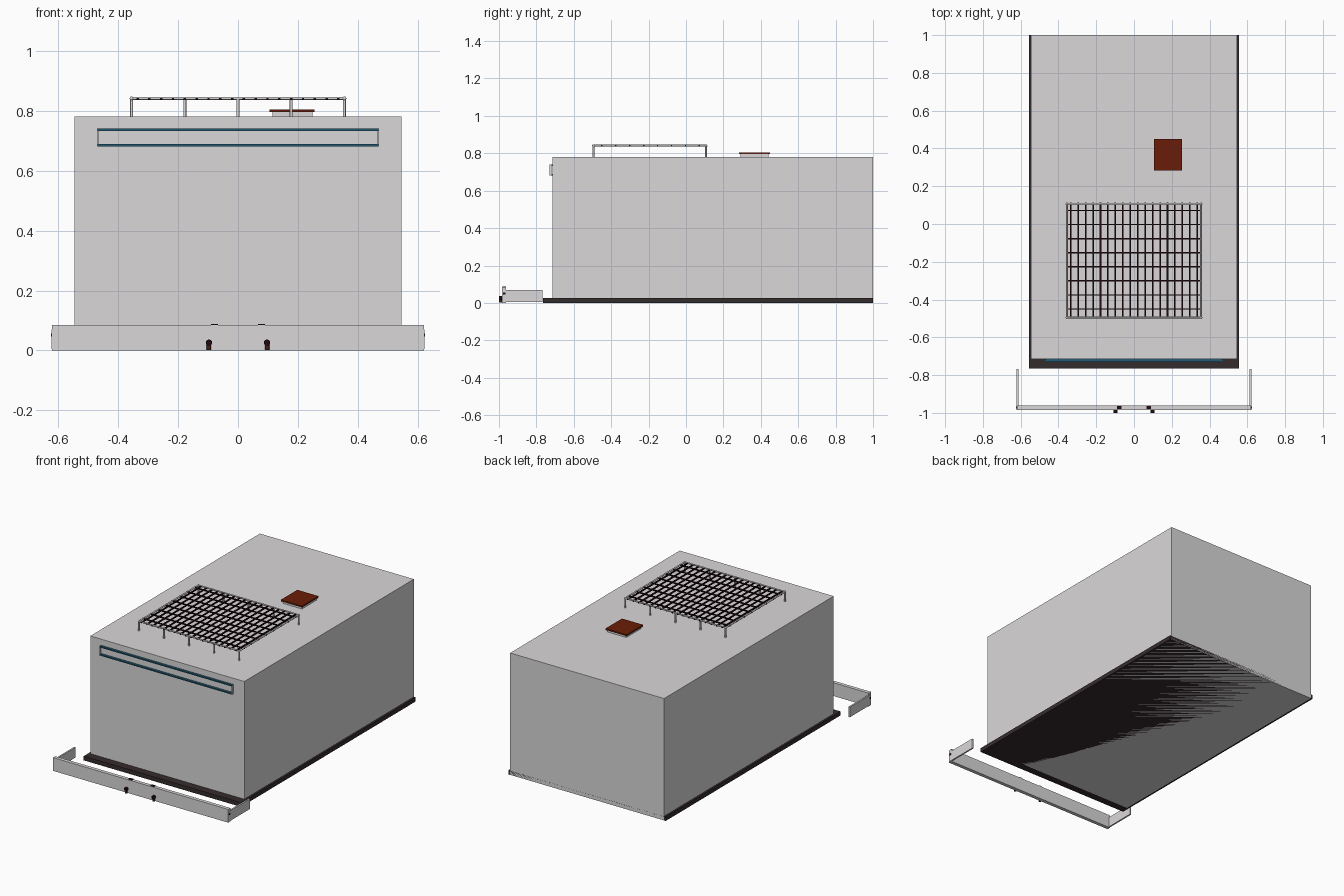
import bpy, math
from mathutils import Vector

default = bpy.data.objects.get("Cube")
if default:
    bpy.data.objects.remove(default, do_unlink=True)


def material(name, r, g, b):
    m = bpy.data.materials.new(name)
    m.use_nodes = True
    m.diffuse_color = (r, g, b, 1)
    m.node_tree.nodes["Principled BSDF"].inputs["Base Color"].default_value = (r, g, b, 1)
    return m


GREY = material("light grey", 0.7, 0.685, 0.69)
DARK = material("dark brown grey", 0.036, 0.025, 0.026)
BLACK = material("near black", 0.014, 0.003, 0.005)
BROWN = material("dark brown", 0.05, 0.015, 0.009)
RUST = material("rust brown", 0.145, 0.012, 0.002)
BLUE = material("deep blue", 0.016, 0.1, 0.165)


def box(name, mat, x, y, z):
    """Box from (min, max) pairs along each axis."""
    spans = (x, y, z)
    bpy.ops.mesh.primitive_cube_add(size=1, location=[sum(s) / 2 for s in spans])
    ob = bpy.context.object
    ob.name = name
    ob.scale = [s[1] - s[0] for s in spans]
    bpy.ops.object.transform_apply(location=False, rotation=False, scale=True)
    ob.data.materials.append(mat)


def rod(name, mat, a, b, radius, sides=8):
    """Round bar between two points."""
    a, b = Vector(a), Vector(b)
    bpy.ops.mesh.primitive_cylinder_add(
        vertices=sides, radius=radius, depth=(b - a).length, location=(a + b) / 2,
        rotation=(b - a).to_track_quat('Z', 'Y').to_euler())
    bpy.context.object.name = name
    bpy.ops.object.shade_smooth_by_angle(angle=math.radians(50))
    bpy.context.object.data.materials.append(mat)


# Main body, standing flush with the underside of the floor plate
box("body", GREY, (-0.545, 0.545), (-0.715, 1), (0, 0.78))
box("floor_plate", DARK, (-0.557, 0.557), (-0.765, 1), (0, 0.027))

# Roof hatch
box("hatch_base", GREY, (0.115, 0.248), (0.292, 0.44), (0.78, 0.795))
box("hatch_lid", RUST, (0.105, 0.255), (0.283, 0.45), (0.795, 0.804))

# Roof rack: posts, frame and crossing slats
X, FRONT, BACK, TOP = 0.355, -0.495, 0.107, 0.841
for y, side in ((FRONT, "front"), (BACK, "back")):
    rod(f"rack_{side}_rail", GREY, (-X, y, TOP), (X, y, TOP), 0.005)
    for i in range(5):
        x = X * (i / 2 - 1)
        rod(f"rack_{side}_post", GREY, (x, y, 0.78), (x, y, TOP), 0.005)
for x, side in ((-X, "right"), (X, "left")):
    rod(f"rack_{side}_rail", GREY, (x, FRONT, TOP), (x, BACK, TOP), 0.005)
    for y in (FRONT, BACK):
        bpy.ops.mesh.primitive_uv_sphere_add(segments=10, ring_count=6, radius=0.007,
                                             location=(x, y, TOP))
        bpy.context.object.name = "rack_corner"
        bpy.ops.object.shade_smooth()
        bpy.context.object.data.materials.append(GREY)
for i in range(18):
    x = -0.335 + i * 0.67 / 17
    box("rack_long_slat", BLACK, (x - 0.004, x + 0.004),
        (FRONT - 0.006, BACK + 0.007), (0.836, 0.843))
for i in range(8):
    y = -0.45 + i * 0.0745
    box("rack_cross_slat", BLACK, (-X - 0.006, X + 0.006), (y - 0.0035, y + 0.0035), (0.837, 0.844))

# Front rail frame with plain end plates
for z, end in ((0.685, "lower"), (0.737, "upper")):
    box(f"front_{end}_rail", BLUE, (-0.469, 0.469), (-0.73, -0.715), (z - 0.004, z + 0.004))
for s in (-1, 1):
    box("front_rail_end", GREY, sorted((s * 0.466, s * 0.471)), (-0.729, -0.72), (0.682, 0.74))

# Low bumper with side wings and small fittings
box("bumper_board", GREY, (-0.62, 0.62), (-0.985, -0.962), (0, 0.085))
for s in (-1, 1):
    box("bumper_wing", GREY, sorted((s * 0.612, s * 0.622)), (-0.984, -0.768), (0.005, 0.07))
    box("bumper_end_clip", BLACK, sorted((s * 0.618, s * 0.624)), (-0.978, -0.966), (0.046, 0.056))
    x = s * 0.078
    box("bumper_top_clip", BLACK, (x - 0.012, x + 0.012), (-0.98, -0.963), (0.084, 0.089))
    x = s * 0.097
    rod("bumper_peg", BROWN, (x, -0.992, 0.001), (x, -0.992, 0.03), 0.008, 10)
    rod("bumper_peg_head", BLACK, (x, -1, 0.026), (x, -0.982, 0.026), 0.011, 10)
